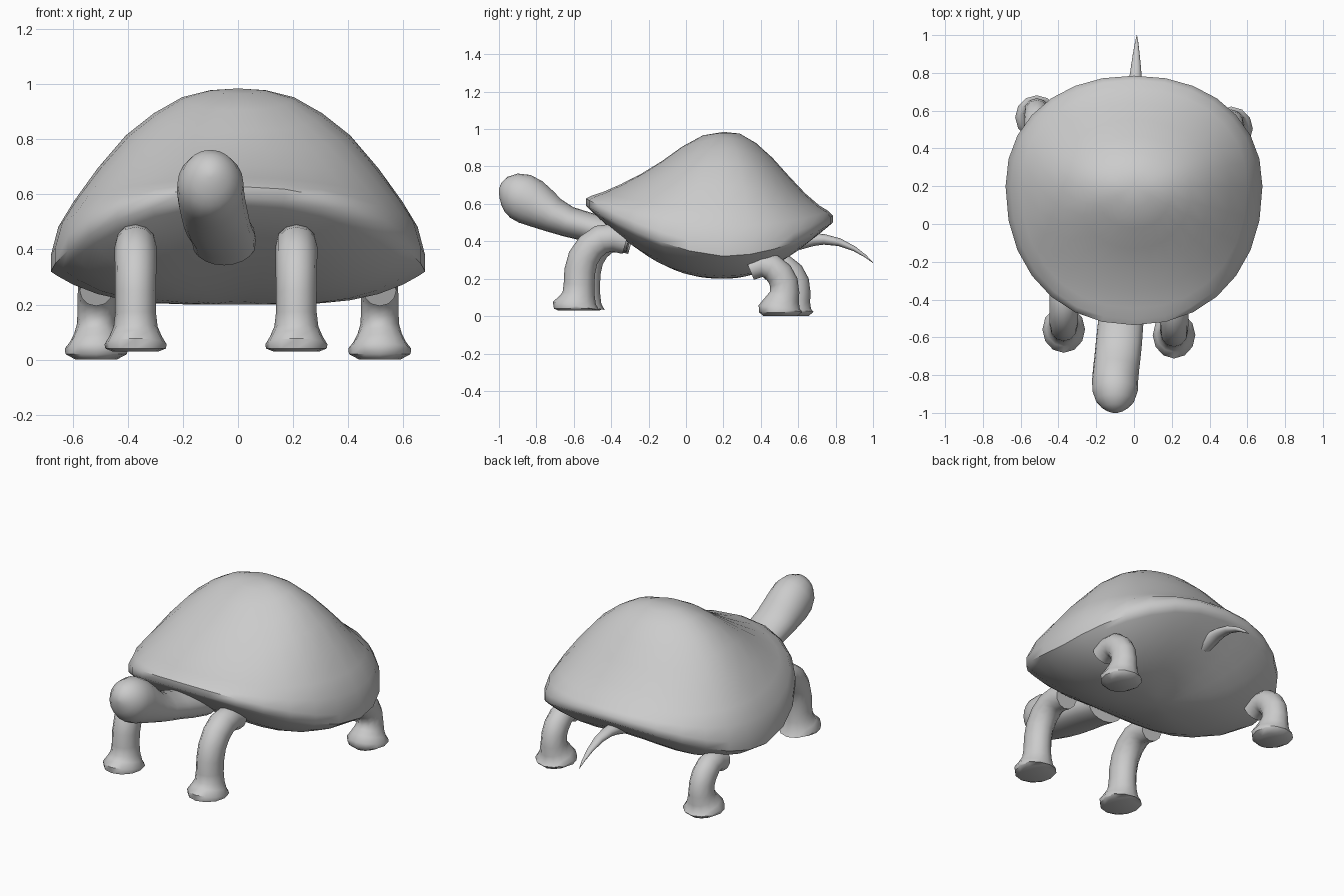
import bpy, bmesh, math
from mathutils import Vector

if "Cube" in bpy.data.objects:
    bpy.data.objects.remove(bpy.data.objects["Cube"])


def finish(name, bm, sharp=50):
    bmesh.ops.recalc_face_normals(bm, faces=bm.faces)
    mesh = bpy.data.meshes.new(name)
    bm.to_mesh(mesh)
    bm.free()
    ob = bpy.data.objects.new(name, mesh)
    bpy.context.collection.objects.link(ob)
    bpy.ops.object.select_all(action='DESELECT')
    ob.select_set(True)
    bpy.context.view_layer.objects.active = ob
    bpy.ops.object.shade_smooth_by_angle(angle=math.radians(sharp))
    return ob


def loft(bm, rings):
    loops = [[bm.verts.new(p) for p in r] for r in rings]
    n = len(loops[0])
    for a, b in zip(loops, loops[1:]):
        for i in range(n):
            j = (i + 1) % n
            bm.faces.new((a[i], a[j], b[j], b[i]))
    return loops


def tube(name, path, seg=14):
    """Loft elliptical rings along path points (x, y, z, side radius, other radius)."""
    pts = [Vector(p[:3]) for p in path]
    rings = []
    for i, p in enumerate(path):
        t = (pts[min(i + 1, len(pts) - 1)] - pts[max(i - 1, 0)]).normalized()
        side = Vector((1, 0, 0))
        side = (side - t * side.dot(t)).normalized()
        up = t.cross(side)
        rings.append([pts[i] + side * p[3] * math.cos(a) + up * p[4] * math.sin(a)
                      for a in (2 * math.pi * k / seg for k in range(seg))])
    bm = bmesh.new()
    loops = loft(bm, rings)
    bm.faces.new(loops[0])
    bm.faces.new(loops[-1])
    return finish(name, bm)


# Shell: domed top and rounded belly meeting at a rim that rises front and back
T = [.15, .3, .45, .6, .75, .88, .96, 1]
SIDE = [.99, .95, .86, .735, .55, .36, .22, .06]
FRONT = [.95, .79, .58, .40, .25, .14, .09, .05]
BACK = [.98, .87, .70, .49, .29, .15, .09, .04]
CY, TOP, BELLY, SEG = 0.2, 0.985, 0.2, 28


def shell_point(k, i, upper):
    a = 2 * math.pi * k / SEG
    s, c = math.sin(a), math.cos(a)
    e = 2 / 2.15
    px = math.copysign(abs(s) ** e, s)
    py = math.copysign(abs(c) ** e, c)
    back = py > 0
    rim = 0.34 + (0.18 * py * py if back else 0.27 * abs(py) ** 1.6)
    w, t = py * py, T[i]
    if upper:
        f = (1 - w) * SIDE[i] + w * (BACK if back else FRONT)[i]
        z = rim + (TOP - rim) * f
    else:
        f = (1 - w) * t ** 4 + w * t ** (1.7 if back else 1.9)
        z = BELLY + (rim - 0.02 - BELLY) * f
    return (0.68 * px * t, CY + (0.585 if back else 0.735) * py * t, z)


bm = bmesh.new()
rings = [[shell_point(k, i, True) for k in range(SEG)] for i in range(len(T))]
rings += [[shell_point(k, i, False) for k in range(SEG)] for i in reversed(range(len(T)))]
loops = loft(bm, rings)
for loop, z in ((loops[0], TOP), (loops[-1], BELLY)):
    tip = bm.verts.new((0, CY, z))
    for i in range(SEG):
        bm.faces.new((loop[i], loop[(i + 1) % SEG], tip))
finish("shell", bm)

# Neck and rounded head
tube("neck_and_head", [
    (-.05, -.30, .42, .115, .08), (-.055, -.42, .45, .118, .08),
    (-.07, -.52, .475, .12, .078), (-.08, -.63, .505, .122, .082),
    (-.088, -.71, .54, .122, .095), (-.095, -.77, .575, .122, .112),
    (-.10, -.83, .61, .122, .127), (-.10, -.885, .64, .12, .127),
    (-.10, -.935, .66, .102, .108), (-.10, -.97, .669, .072, .078),
    (-.10, -.99, .672, .042, .045), (-.10, -1.0, .673, .012, .012)], 20)

# Tapered tail
tube("tail", [
    (0, .60, .395, .045, .042), (.003, .68, .41, .042, .035),
    (.006, .74, .41, .036, .028), (.01, .82, .395, .028, .021),
    (.012, .90, .36, .018, .013), (.014, .96, .32, .009, .007),
    (.015, 1.0, .285, .001, .001)], 12)

# Front legs: bent at the shoulder, flared flat feet
front = [
    (0, -.32, .40, .07, .07), (0, -.39, .42, .074, .075),
    (0, -.455, .41, .076, .078), (0, -.51, .37, .076, .08),
    (0, -.55, .31, .075, .082), (0, -.568, .24, .074, .083),
    (0, -.572, .17, .074, .082), (0, -.574, .12, .08, .086),
    (0, -.58, .085, .095, .10), (0, -.588, .055, .113, .126),
    (0, -.588, .04, .11, .118), (0, -.588, .03, .085, .095)]
# Rear legs: short and tucked under the shell edge
rear = [
    (0, .34, .25, .06, .06), (.0, .40, .275, .064, .066),
    (.0, .455, .265, .066, .07), (.0, .50, .225, .068, .074),
    (.0, .523, .18, .068, .076), (.0, .528, .13, .07, .078),
    (.0, .52, .095, .08, .086), (.0, .512, .065, .095, .10),
    (.0, .505, .04, .114, .118), (.0, .505, .02, .112, .114),
    (.0, .505, .0, .075, .09)]


for label, x, dy, path in (("front_leg_right", .212, 0, front),
                           ("front_leg_left", -.372, .03, front),
                           ("rear_leg_right", .515, 0, rear),
                           ("rear_leg_left", -.515, .06, rear)):
    tube(label, [(px + x, y + dy, z, a, b) for px, y, z, a, b in path], 12)
